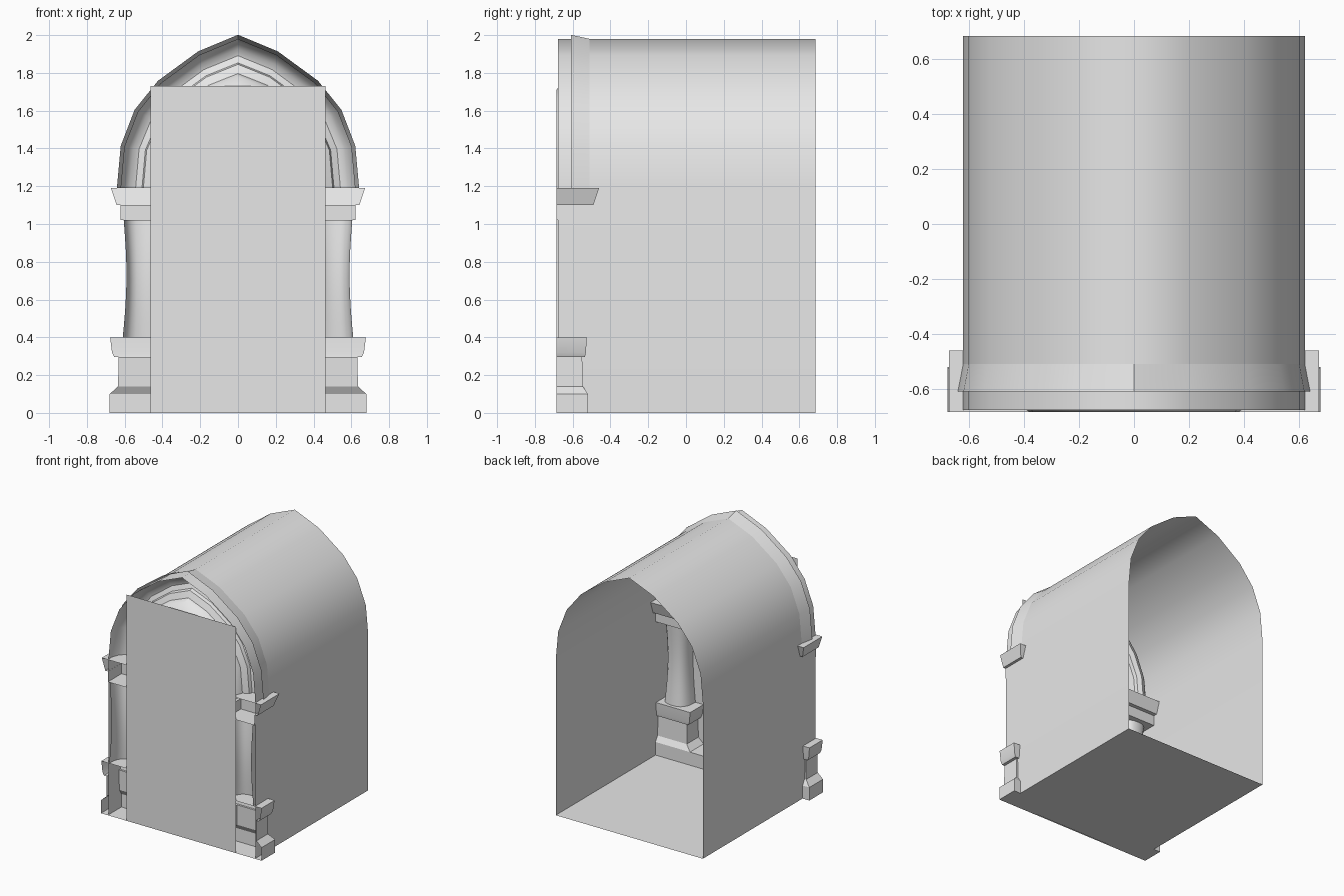
import bpy
import math

cube = bpy.data.objects.get("Cube")
if cube:
    bpy.data.objects.remove(cube, do_unlink=True)

stone = bpy.data.materials.new("pale_grey_stone")
stone.use_nodes = True
stone.diffuse_color = (0.8, 0.8, 0.8, 1)
stone.node_tree.nodes["Principled BSDF"].inputs["Base Color"].default_value = (0.8, 0.8, 0.8, 1)

FRONT, BACK, SPRING = -0.685, 0.685, 1.19


def loft(name, rings, closed=False, smooth=None, cap=False):
    """Skin a list of equal-length point rings."""
    n = len(rings[0])
    verts = [p for ring in rings for p in ring]
    faces = []
    for r in range(len(rings) - 1):
        for i in range(n if closed else n - 1):
            j = (i + 1) % n
            faces.append((r * n + i, r * n + j, (r + 1) * n + j, (r + 1) * n + i))
    if cap:
        faces.append(tuple(reversed(range(n))))
        faces.append(tuple(range(len(verts) - n, len(verts))))
    mesh = bpy.data.meshes.new(name)
    mesh.from_pydata(verts, [], faces)
    mesh.materials.append(stone)
    obj = bpy.data.objects.new(name, mesh)
    bpy.context.collection.objects.link(obj)
    if smooth:
        bpy.ops.object.select_all(action='DESELECT')
        obj.select_set(True)
        bpy.context.view_layer.objects.active = obj
        bpy.ops.object.shade_smooth_by_angle(angle=math.radians(smooth))
    return obj


# Pointed arch outlines, right half from springing to apex
OUTER = [(0.622, SPRING), (0.602, 1.41), (0.53, 1.595), (0.41, 1.745), (0.205, 1.895), (0, 1.98)]
INNER = [(0.38, SPRING), (0.365, 1.37), (0.31, 1.48), (0.24, 1.58), (0.13, 1.66), (0, 1.71)]


def arch(t, y):
    """Whole arch, t = 0 on the vault and 1 at the door opening."""
    half = [(a + (c - a) * t, b + (d - b) * t) for (a, b), (c, d) in zip(OUTER, INNER)]
    full = half + [(-x, z) for x, z in reversed(half[:-1])]
    return [(x, y, z) for x, z in full]


# Vaulted passage with floor, open at both ends
def passage(y):
    return [(0.622, y, 0)] + arch(0, y) + [(-0.622, y, 0)]


loft("vaulted_passage", [passage(BACK), passage(-0.677)], closed=True, smooth=50)

# Flared hood around the front of the vault
loft("arch_hood", [arch(0, -0.51), arch(-0.08, -0.61)], smooth=20)

# Hollow moulding of the arch
section = [(0.0, -0.63), (0.08, -0.58), (0.2, -0.55), (0.33, -0.54), (0.47, -0.555),
           (0.5, -0.58), (0.68, -0.60), (0.74, -0.64), (1, FRONT)]
loft("arch_moulding", [arch(t, y) for t, y in section], smooth=35)

# Flat door panel
loft("door_panel", [[(x, FRONT, 0) for x in (-0.462, 0.462)],
                    [(x, FRONT, 1.73) for x in (-0.462, 0.462)]])

# Low sill between the pillars
loft("sill", [[(x, y, z) for x in (-0.335, 0.335)]
              for y, z in ((FRONT, 0.1), (-0.52, 0.1), (-0.52, 0))])


def block(name, side, levels):
    """Hollow block open at the front; levels give height, half width and rear y."""
    rings = []
    for z, w, y in levels:
        xs = (0.505 + w, 0.505 - w)
        rings.append([(side * xs[0], FRONT, z), (side * xs[0], y, z),
                      (side * xs[1], y, z), (side * xs[1], FRONT, z)])
    if side < 0:
        rings = [ring[::-1] for ring in rings]
    return loft(name, rings, cap=True, smooth=25)


def shaft(name, side):
    """Slightly waisted half-round column."""
    rings = []
    for k in range(9):
        f = k / 8
        w = 0.105 - 0.005 * f - 0.017 * math.sin(math.pi * f)
        ring = []
        for i in range(13):
            a = math.pi * i / 12
            c, s = math.cos(a), math.sin(a)
            ring.append((side * (0.505 + w * math.copysign(abs(c) ** 0.75, c)),
                         FRONT + (w + 0.03) * s ** 0.75 if 0 < i < 12 else FRONT,
                         0.4 + 0.62 * f))
        rings.append(ring if side > 0 else ring[::-1])
    return loft(name, rings, smooth=40)


for label, side in (("left", 1), ("right", -1)):
    block(label + "_pillar_base", side,
          [(0, 0.174, -0.52), (0.10, 0.174, -0.52), (0.14, 0.13, -0.545),
           (0.295, 0.127, -0.55), (0.295, 0.15, -0.535), (0.32, 0.162, -0.53),
           (0.40, 0.172, -0.525)])
    shaft(label + "_pillar_shaft", side)
    block(label + "_pillar_capital", side,
          [(1.02, 0.116, -0.52), (1.10, 0.116, -0.52), (1.10, 0.138, -0.49),
           (SPRING, 0.168, -0.46)])
